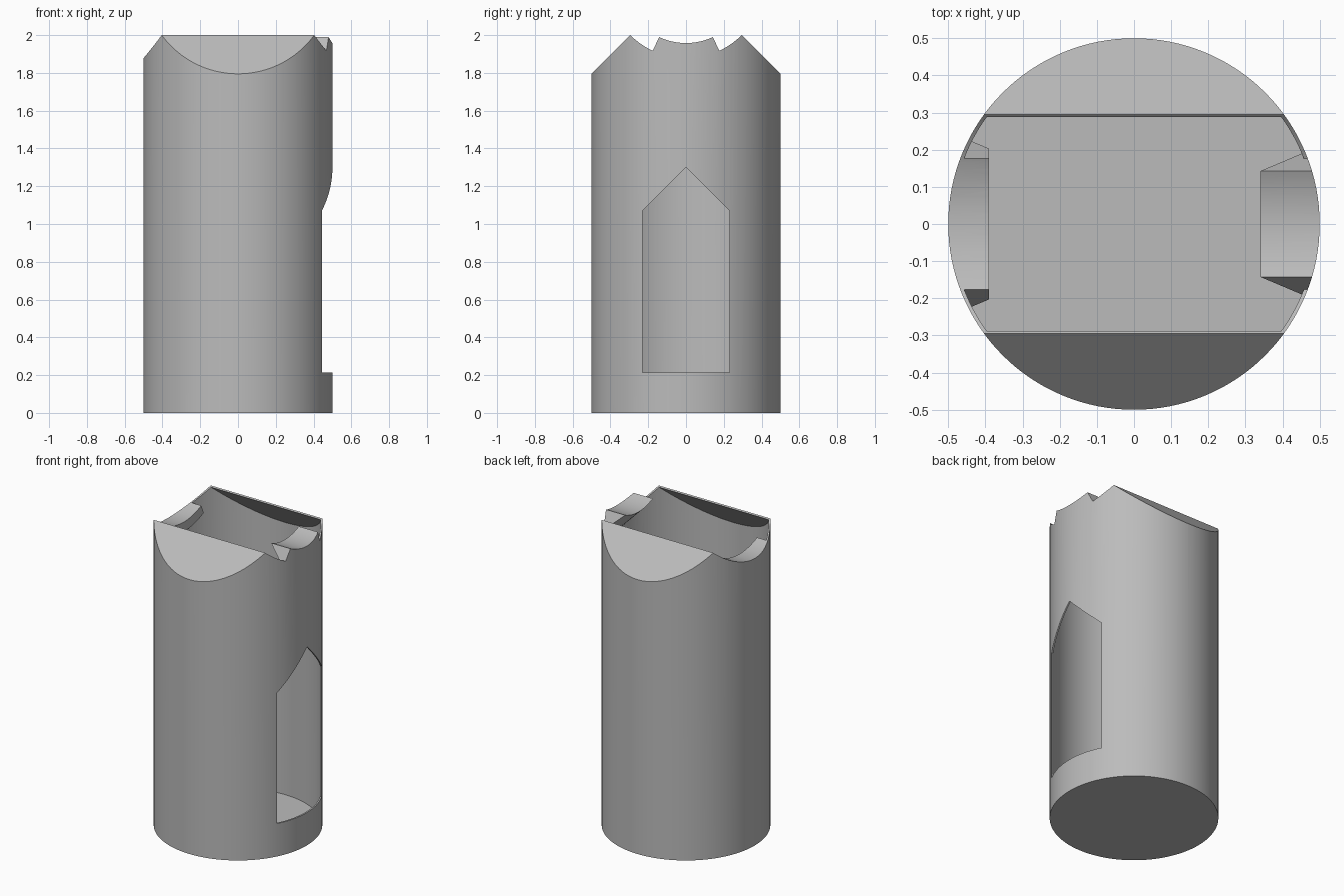
import bpy, bmesh
from math import sin, cos, radians, tau, sqrt

if "Cube" in bpy.data.objects:
    bpy.data.objects.remove(bpy.data.objects["Cube"], do_unlink=True)

RADIUS, WALL, RIDGE = 0.5, 0.01, 2.295   # RIDGE: height where the roof slopes would meet
SADDLE = 0.417                           # radius of the arc cut across the top
HALF_ANGLE = radians(25)                 # half width of the saddle tabs

grey = bpy.data.materials.new("plain_grey")
grey.use_nodes = True
grey.diffuse_color = (0.5, 0.5, 0.5, 1)
grey.node_tree.nodes["Principled BSDF"].inputs["Base Color"].default_value = (0.5, 0.5, 0.5, 1)


def loft(name, rings):
    """Closed solid through a list of equal point rings, capped at both ends."""
    bm = bmesh.new()
    loops = [[bm.verts.new(p) for p in ring] for ring in rings]
    n = len(rings[0])
    for a, b in zip(loops, loops[1:]):
        for i in range(n):
            j = (i + 1) % n
            bm.faces.new((a[i], a[j], b[j], b[i]))
    bm.faces.new(loops[0])
    bm.faces.new(loops[-1])
    bmesh.ops.recalc_face_normals(bm, faces=bm.faces)
    mesh = bpy.data.meshes.new(name)
    bm.to_mesh(mesh)
    bm.free()
    obj = bpy.data.objects.new(name, mesh)
    bpy.context.collection.objects.link(obj)
    obj.data.materials.append(grey)
    return obj


def prism_x(name, profile, x0, x1):
    return loft(name, [[(x, y, z) for y, z in profile] for x in (x0, x1)])


def combine(target, tool, operation):
    """Apply a boolean and remove the tool."""
    tool.hide_render = True
    mod = target.modifiers.new("cut", 'BOOLEAN')
    mod.operation, mod.solver, mod.object = operation, 'EXACT', tool
    bpy.context.view_layer.objects.active = target
    bpy.ops.object.modifier_apply(modifier=mod.name)
    bpy.data.objects.remove(tool, do_unlink=True)
    return target


def roofed_cylinder(name, radius, floor, ridge, segments=128):
    """Upright cylinder trimmed by a 45 degree gable."""
    circle = [(radius * cos(tau * i / segments), radius * sin(tau * i / segments))
              for i in range(segments)]
    body = loft(name, [[(x, y, z) for x, y in circle] for z in (floor, 3)])
    gable = [(-1, -1), (1, -1), (1, ridge - 1), (0, ridge), (-1, ridge - 1)]
    return combine(body, prism_x("gable_tool", gable, -1, 1), 'INTERSECT')


def saddle_tab(name, profile, steps=24):
    """Sweep an (x, radius) profile along an arc about the saddle axis."""
    angles = [HALF_ANGLE * (2 * i / steps - 1) for i in range(steps + 1)]
    return loft(name, [[(x, r * sin(a), RIDGE - r * cos(a)) for x, r in profile]
                       for a in angles])


# Outer tube and the hollow inside it
tube = roofed_cylinder("hollow_tube", RADIUS, 0, RIDGE)
hollow = roofed_cylinder("hollow_tool", RADIUS - WALL, WALL, RIDGE - WALL * sqrt(2))

# Low tab on the right stays below the saddle arc
low_tab = saddle_tab("low_tab", [(-0.39, 0.3), (-0.6, 0.3), (-0.6, 0.69), (-0.39, 0.48)])
combine(hollow, low_tab, 'DIFFERENCE')

# Arc cut that opens the top
arc = [(SADDLE * sin(tau * (i + 0.5) / 128), RIDGE - SADDLE * cos(tau * (i + 0.5) / 128))
       for i in range(128)]
combine(hollow, prism_x("saddle_tool", arc, -0.8, 0.8), 'UNION')

# Raised tab on the left stands above the arc, with a sloped underside
raised_tab = saddle_tab("raised_tab", [(0.34, 0.337), (0.6, 0.337), (0.6, 0.597)])
combine(hollow, raised_tab, 'DIFFERENCE')
combine(tube, hollow, 'DIFFERENCE')

# Pointed side opening
opening = [(-0.23, 0.215), (0.23, 0.215), (0.23, 1.07), (0, 1.3), (-0.23, 1.07)]
combine(tube, prism_x("opening_tool", opening, 0.2, 0.7), 'DIFFERENCE')

# Smooth the curved walls, keep cut edges crisp
bpy.ops.object.select_all(action='DESELECT')
tube.select_set(True)
bpy.context.view_layer.objects.active = tube
bpy.ops.object.shade_smooth_by_angle(angle=radians(25))
